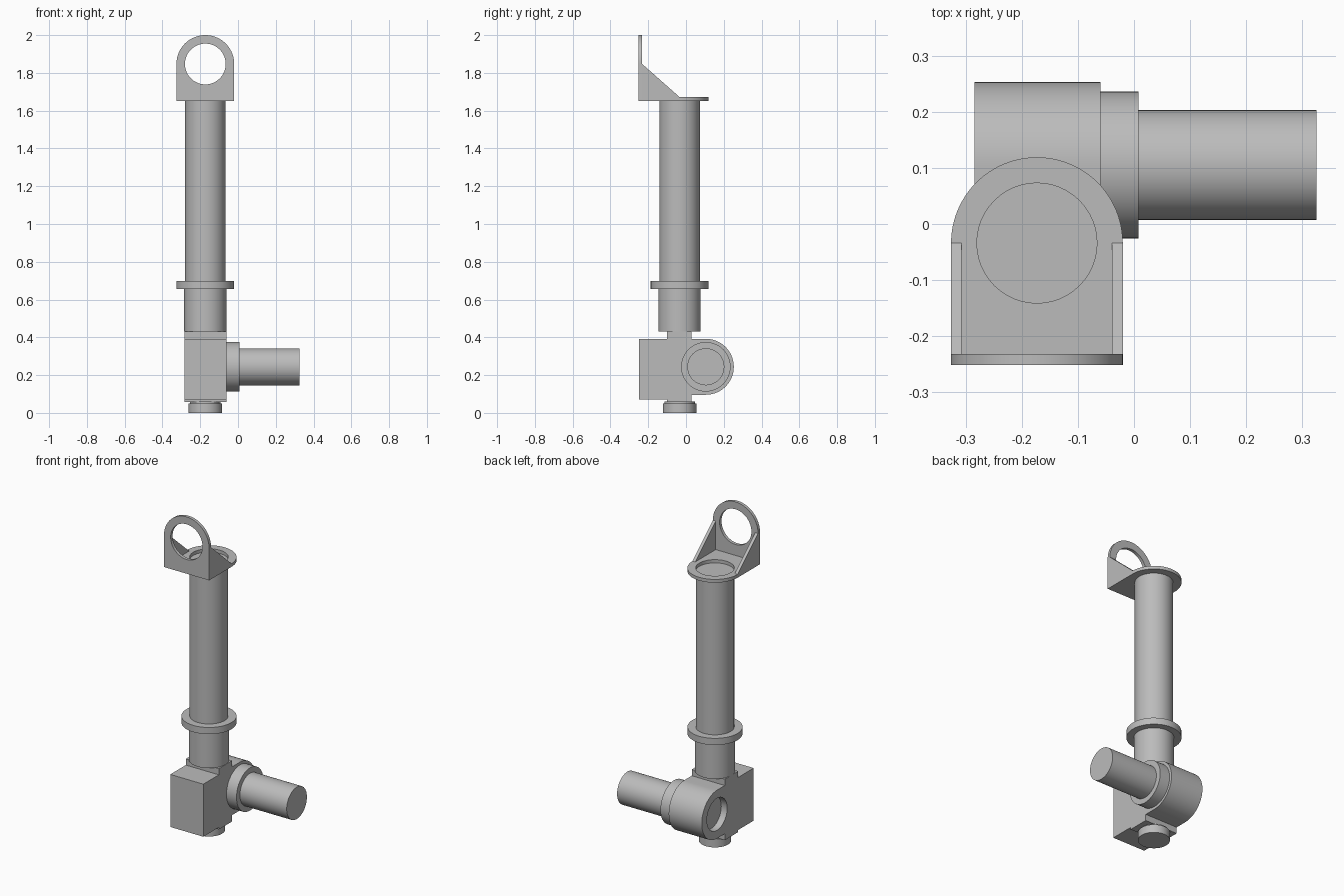
import bpy, bmesh
from math import cos, sin, pi, radians
from mathutils import Vector

cube = bpy.data.objects.get("Cube")
if cube:
    bpy.data.objects.remove(cube, do_unlink=True)

grey = bpy.data.materials.new("plain grey")
grey.use_nodes = True
colour = (0.5, 0.5, 0.5, 1)
grey.diffuse_color = colour
grey.node_tree.nodes["Principled BSDF"].inputs["Base Color"].default_value = colour

AXES = {"x": lambda u, v, t: (t, u, v),
        "y": lambda u, v, t: (u, t, v),
        "z": lambda u, v, t: (u, v, t)}
parts = []


def arc(cu, cv, r, start=0, end=360, n=48):
    """Points on an arc; a full turn leaves out the repeated last point."""
    full = end - start == 360
    count = n if full else n + 1
    angles = [radians(start + (end - start) * i / n) for i in range(count)]
    return [(cu + r * cos(a), cv + r * sin(a)) for a in angles]


def prism(name, axis, lo, hi, outline, hole=None):
    """Extrude an outline, with an optional hole, along an axis."""
    place = AXES[axis]
    bm = bmesh.new()
    edges = []
    for loop in [outline] + ([hole] if hole else []):
        vs = [bm.verts.new(place(u, v, lo)) for u, v in loop]
        edges += [bm.edges.new((vs[i - 1], vs[i])) for i in range(len(vs))]
    if hole:
        bmesh.ops.triangle_fill(bm, edges=edges, use_beauty=True)
    else:
        bmesh.ops.contextual_create(bm, geom=edges)
    made = bmesh.ops.extrude_face_region(bm, geom=bm.faces[:])["geom"]
    moved = [g for g in made if isinstance(g, bmesh.types.BMVert)]
    bmesh.ops.translate(bm, verts=moved, vec=Vector(place(0, 0, hi - lo)))
    bmesh.ops.recalc_face_normals(bm, faces=bm.faces[:])
    mesh = bpy.data.meshes.new(name)
    bm.to_mesh(mesh)
    bm.free()
    mesh.materials.append(grey)
    ob = bpy.data.objects.new(name, mesh)
    bpy.context.collection.objects.link(ob)
    parts.append(ob)


# Upright column, stacked along z
CX, CY = -0.173, -0.034
for name, r, lo, hi in [("foot", 0.089, 0, 0.05),
                        ("foot_neck", 0.081, 0.05, 0.06),
                        ("lower_sleeve", 0.112, 0.43, 0.657),
                        ("column_collar", 0.153, 0.657, 0.698),
                        ("column", 0.107, 0.698, 1.652)]:
    prism(name, "z", lo, hi, arc(CX, CY, r))

# Gear housing: block, short neck and round rear end with an open bore
AY, AZ = 0.105, 0.244
housing = [(-0.25, 0.07), (-0.10, 0.07), (-0.10, 0.057), (0.03, 0.057), (0.03, 0.096)]
housing += arc(AY, AZ, 0.148, -90, 90)
housing += [(0.03, 0.392), (0.03, 0.43), (-0.10, 0.43), (-0.10, 0.392), (-0.25, 0.392)]
prism("housing", "x", -0.284, -0.06, housing, arc(AY, AZ, 0.098))

# Side shaft, which also closes the bore a little way in
prism("shaft_collar", "x", -0.06, 0.008, arc(AY, AZ, 0.131))
prism("shaft", "x", -0.244, 0.325, arc(AY, AZ, 0.098))

# Top bracket: base plate, upright ring plate and two side gussets
W, FRONT, BACK = 0.153, -0.251, -0.232
base = [(CX - W, BACK), (CX + W, BACK)] + arc(CX, CY, W, 0, 180)
prism("bracket_base", "z", 1.652, 1.672, base, arc(CX, CY, 0.107))
ring = [(CX - W, 1.652), (CX + W, 1.652)] + arc(CX, 1.847, W, 0, 180)
prism("bracket_ring_plate", "y", FRONT, BACK, ring, arc(CX, 1.847, 0.108))
gusset = [(BACK, 1.672), (CY, 1.672), (BACK, 1.847)]
for name, x in [("right_gusset", CX - W), ("left_gusset", CX + W - 0.019)]:
    prism(name, "x", x, x + 0.019, gusset)

# Smooth the round walls and keep the rims sharp
bpy.ops.object.select_all(action="DESELECT")
for ob in parts:
    ob.select_set(True)
bpy.context.view_layer.objects.active = parts[0]
bpy.ops.object.shade_smooth_by_angle(angle=radians(30))
